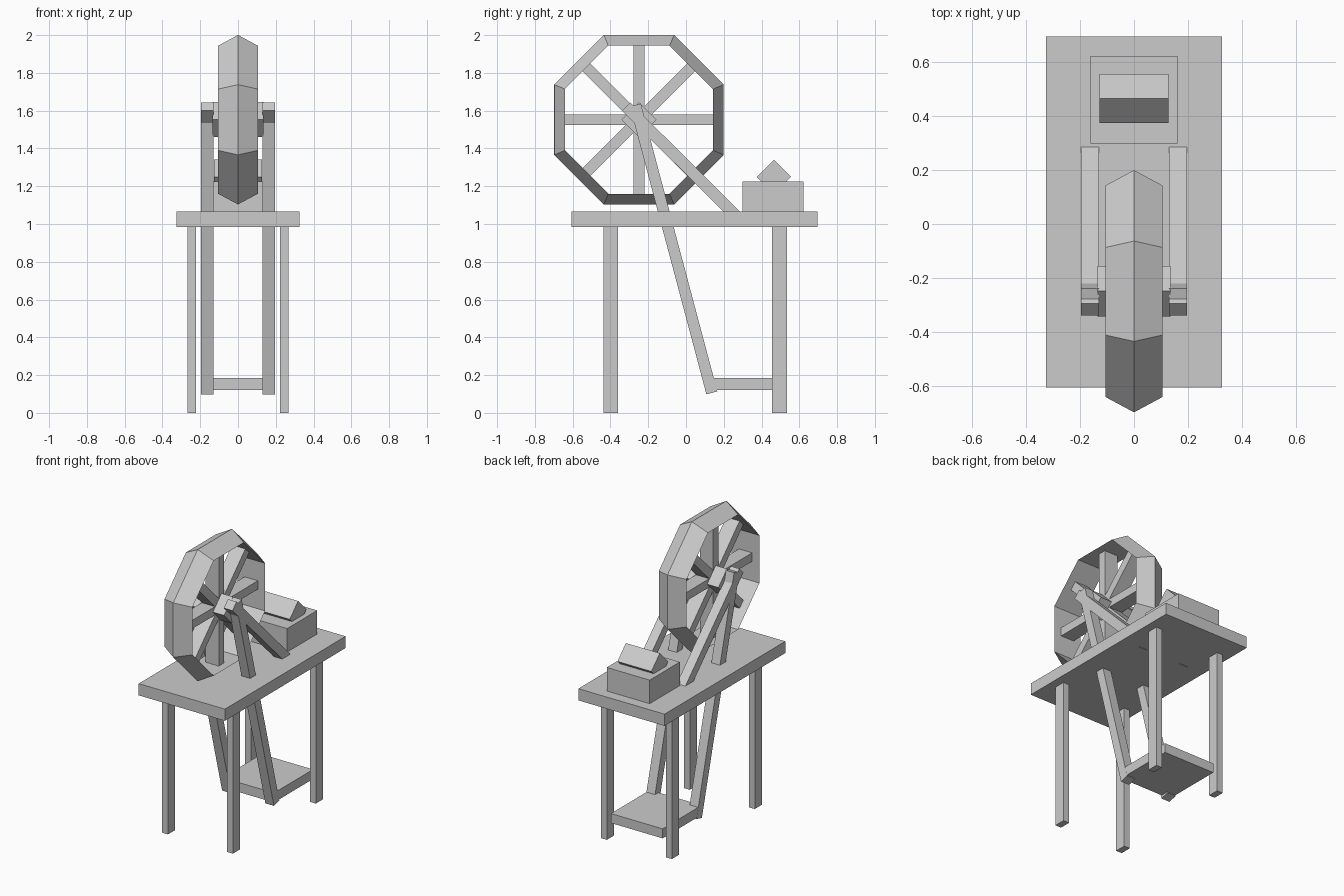
import bpy
import bmesh
from math import atan2, cos, hypot, pi, sin
from mathutils import Matrix, Vector

old = bpy.data.objects.get("Cube")
if old:
    bpy.data.objects.remove(old, do_unlink=True)

grey = bpy.data.materials.new("plain_grey")
grey.use_nodes = True
grey.diffuse_color = (0.6, 0.6, 0.6, 1)
grey.node_tree.nodes["Principled BSDF"].inputs["Base Color"].default_value = (0.6, 0.6, 0.6, 1)


def finish(name, bm):
    mesh = bpy.data.meshes.new(name)
    bmesh.ops.recalc_face_normals(bm, faces=bm.faces)
    bm.to_mesh(mesh)
    bm.free()
    mesh.materials.append(grey)
    obj = bpy.data.objects.new(name, mesh)
    bpy.context.collection.objects.link(obj)
    return obj


def box(name, centre, size, tilt=0.0):
    """Box of the given size, turned about the x axis."""
    bm = bmesh.new()
    matrix = (Matrix.Translation(centre) @ Matrix.Rotation(tilt, 4, "X")
              @ Matrix.Diagonal((*size, 1)))
    bmesh.ops.create_cube(bm, size=1, matrix=matrix)
    return finish(name, bm)


def bar(name, x, start, end, width, thick):
    """Straight bar between two (y, z) points."""
    dy, dz = end[0] - start[0], end[1] - start[1]
    centre = (x, (start[0] + end[0]) / 2, (start[1] + end[1]) / 2)
    return box(name, centre, (width, hypot(dy, dz), thick), atan2(dz, dy))


# Table
box("table_top", (0, 0.045, 1.025), (0.65, 1.3, 0.08))
for side, sx in (("right", -1), ("left", 1)):
    for end, y in (("front", -0.398), ("back", 0.495)):
        box(f"{end}_{side}_leg", (sx * 0.245, y, 0.495), (0.044, 0.077, 0.99))

    # Wheel supports: a sloping brace and a long treadle rod
    bar(f"{side}_brace", sx * 0.163, (-0.317, 1.622), (0.302, 1.005), 0.065, 0.062)
    bar(f"{side}_treadle_rod", sx * 0.163, (-0.268, 1.63), (0.137, 0.106), 0.065, 0.06)

# Treadle board
box("treadle_board", (0, 0.32, 0.153), (0.39, 0.42, 0.065))

# Wheel: octagonal rim with a ridged outer face
HUB = Vector((0, -0.249, 1.552))
SIDES = 8
bm = bmesh.new()
rings = []
for i in range(SIDES):
    a = (i + 0.5) * 2 * pi / SIDES
    ring = []
    for x, apothem in ((-0.105, 0.392), (0, 0.4485), (0.105, 0.392)):
        r = apothem / cos(pi / SIDES)
        ring.append(bm.verts.new(HUB + Vector((x, r * cos(a), r * sin(a)))))
    rings.append(ring)
for i in range(SIDES):
    a, b = rings[i], rings[(i + 1) % SIDES]
    for j in range(3):
        k = (j + 1) % 3
        bm.faces.new((a[j], a[k], b[k], b[j]))
finish("wheel_rim", bm)

# Spokes run right across the wheel
for i in range(SIDES // 2):
    box(f"spoke_{i + 1}", HUB, (0.1, 0.79, 0.058), i * 2 * pi / SIDES)

# Axle block
box("axle", HUB, (0.27, 0.131, 0.131), pi / 4)

# Box with a tilted block set into its top
box("rear_box", (0, 0.46, 1.143), (0.324, 0.324, 0.165))
box("tilted_block", (0, 0.465, 1.25), (0.256, 0.128, 0.128), pi / 4)
